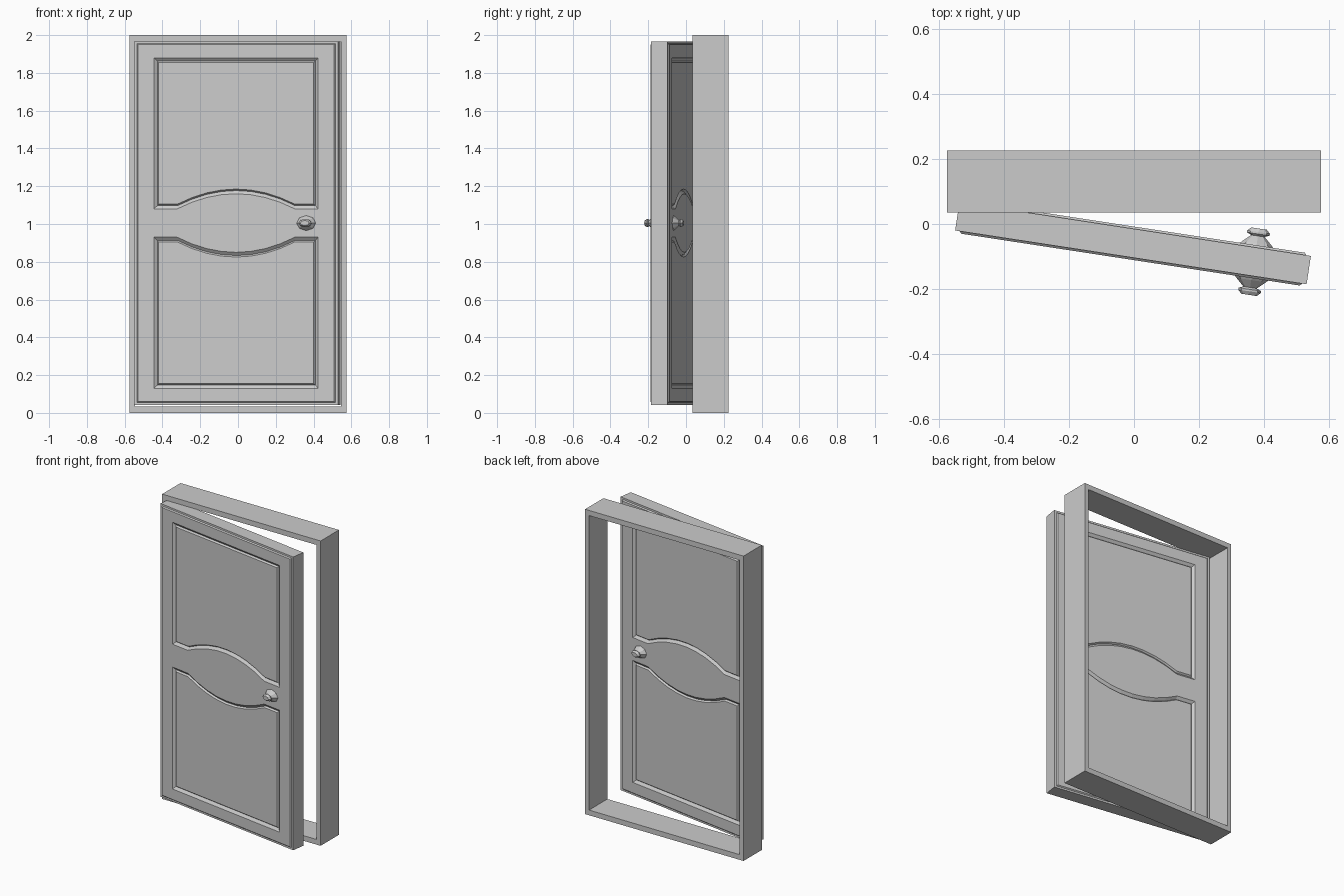
import bpy, bmesh, math
from mathutils import Matrix, Vector

cube = bpy.data.objects.get("Cube")
if cube:
    bpy.data.objects.remove(cube)

# One painted grey for everything
GREY = (0.6, 0.6, 0.6, 1)
paint = bpy.data.materials.new("grey paint")
paint.use_nodes = True
paint.diffuse_color = GREY
paint.node_tree.nodes["Principled BSDF"].inputs["Base Color"].default_value = GREY

MID_Z = 1.005
SWING = Matrix.Translation((-0.003, -0.059, MID_Z)) @ Matrix.Rotation(math.radians(-8.7), 4, 'Z')
HALF = 0.044       # half thickness of the slab
RAISED = 0.007     # raised face plates on both sides


def finish(bm, name, matrix=Matrix()):
    mesh = bpy.data.meshes.new(name)
    bm.to_mesh(mesh)
    bm.free()
    mesh.materials.append(paint)
    obj = bpy.data.objects.new(name, mesh)
    bpy.context.collection.objects.link(obj)
    obj.matrix_world = matrix
    return obj


def ring(bm, points, y):
    return [bm.verts.new((x, y, z)) for x, z in points]


def bridge(bm, a, b):
    for i in range(len(a)):
        j = (i + 1) % len(a)
        bm.faces.new((a[i], a[j], b[j], b[i]))


def rectangle(w, h):
    return [(-w, -h), (w, -h), (w, h), (-w, h)]


def panel_outline(inset, side):
    """Panel with an arched inner edge; side is 1 for upper, -1 for lower."""
    w, top, low, rise, arc = 0.44 - inset, 0.875 - inset, 0.075 + inset, 0.08, 0.315
    pts = [(-w, top), (-w, low)]
    steps = 8
    for i in range(steps + 1):
        t = 2 * i / steps - 1
        pts.append((t * arc, low + rise * (1 - t * t)))
    pts += [(w, low), (w, top)]
    return [(x, side * z) for x, z in pts]


# Door frame: a hollow rectangle
bm = bmesh.new()
outer, inner = rectangle(0.575, 1.0), rectangle(0.546, 0.966)
loops = [ring(bm, outer, 0.035), ring(bm, outer, 0.225),
         ring(bm, inner, 0.225), ring(bm, inner, 0.035)]
for k in range(4):
    bridge(bm, loops[k], loops[(k + 1) % 4])
bmesh.ops.recalc_face_normals(bm, faces=bm.faces)
finish(bm, "door_frame", Matrix.Translation((0, 0, 1)))

# Door slab with plain edges
bm = bmesh.new()
bridge(bm, ring(bm, rectangle(0.546, 0.962), -HALF), ring(bm, rectangle(0.546, 0.962), HALF))
rims = [e for e in bm.edges if e.is_boundary]

# Raised faces with two moulded panels each
for face in (-1, 1):
    slab_rim = [v for v in bm.verts if v.co.y * face > 0 and abs(v.co.y) < HALF + 0.001]
    slab_rim = sorted(slab_rim, key=lambda v: math.atan2(v.co.z, v.co.x))
    foot = ring(bm, rectangle(0.532, 0.95), face * HALF)
    crest = ring(bm, rectangle(0.526, 0.944), face * (HALF + RAISED))
    bridge(bm, slab_rim, foot)
    bridge(bm, foot, crest)
    borders = [crest]
    for side in (-1, 1):
        steps = [ring(bm, panel_outline(inset, side), face * (HALF + RAISED - depth))
                 for inset, depth in ((0, 0), (0.017, 0.014), (0.025, 0.004))]
        bridge(bm, steps[0], steps[1])
        bridge(bm, steps[1], steps[2])
        bm.faces.new(steps[2])
        borders.append(steps[0])
    edges = []
    for loop in borders:
        for i, v in enumerate(loop):
            w = loop[(i + 1) % len(loop)]
            edges.append(bm.edges.get((v, w)))
    bmesh.ops.triangle_fill(bm, edges=edges, use_beauty=True, normal=Vector((0, face, 0)))
bmesh.ops.recalc_face_normals(bm, faces=bm.faces)
finish(bm, "door_panel", SWING)

# Oval faceted knobs: half width, half height, distance from the door middle
KNOB = [(0.054, 0.042, 0.048), (0.046, 0.036, 0.057), (0.021, 0.015, 0.08),
        (0.035, 0.022, 0.086), (0.035, 0.022, 0.092), (0.024, 0.014, 0.103)]
for face, name in ((-1, "front_knob"), (1, "back_knob")):
    bm = bmesh.new()
    rings = []
    for rx, rz, d in KNOB:
        angles = [math.tau * i / 8 for i in range(8)]
        rings.append(ring(bm, [(rx * math.cos(a), rz * math.sin(a)) for a in angles], face * d))
    for a, b in zip(rings, rings[1:]):
        bridge(bm, a, b)
    bm.faces.new(rings[0])
    bm.faces.new(rings[-1])
    bmesh.ops.recalc_face_normals(bm, faces=bm.faces)
    finish(bm, name, SWING @ Matrix.Translation((0.376, 0, 0)))
